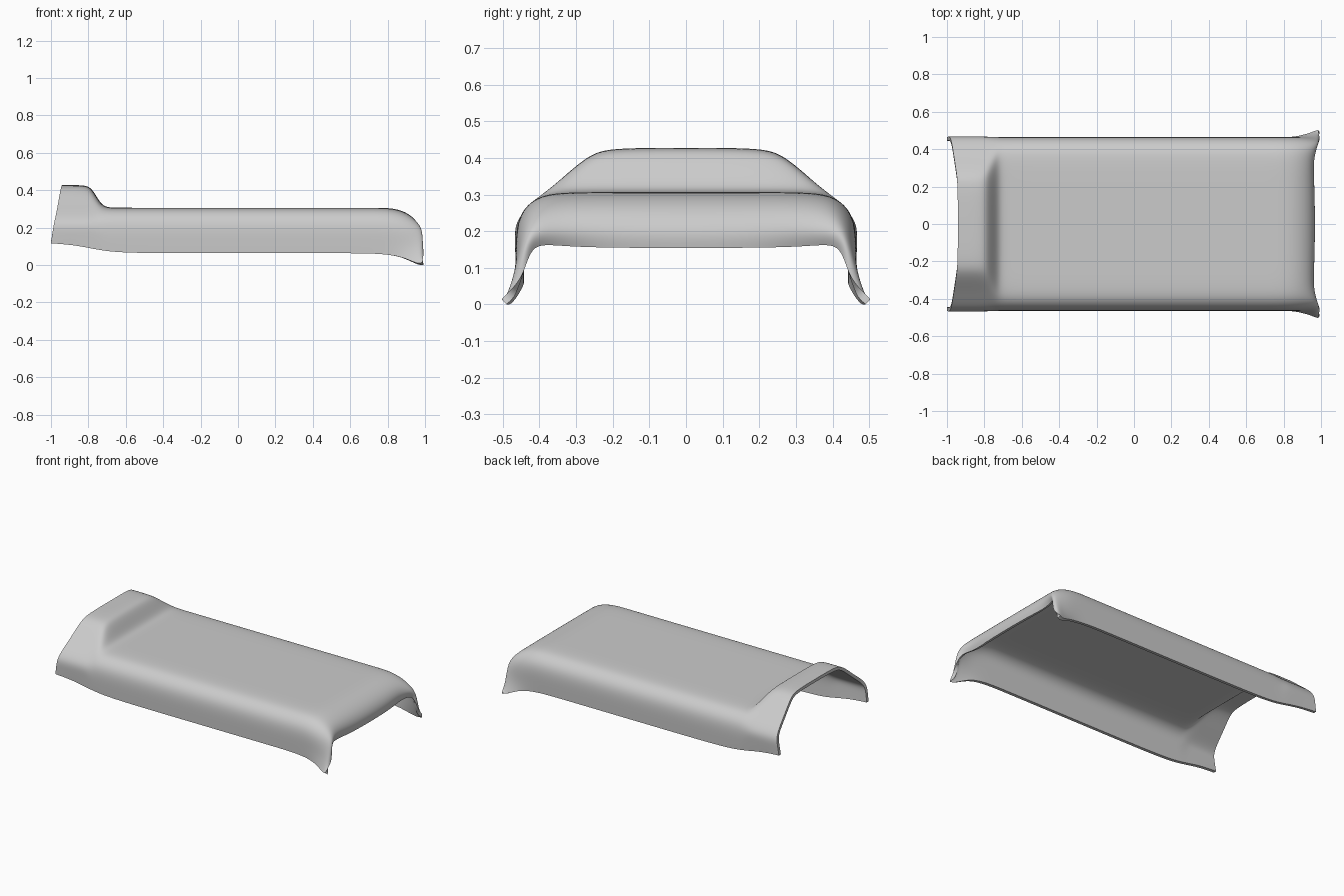
import bpy

if "Cube" in bpy.data.objects:
    bpy.data.objects.remove(bpy.data.objects["Cube"])

# Half cross-sections (y, z), centre to hem
FLAT = [(0, .32), (.2, .32), (.345, .32), (.41, .307), (.452, .265), (.465, .21), (.464, .14), (.462, .077)]
HUMP = [(0, .441), (.2, .441), (.265, .425), (.355, .342), (.44, .275), (.468, .23), (.467, .18), (.463, .12)]


def station(x, hump=0.0, hem=None):
    """One cross-section, blended from flat bed to raised pillow area."""
    pts = [(x, a[0] + (b[0] - a[0]) * hump, a[1] + (b[1] - a[1]) * hump)
           for a, b in zip(FLAT, HUMP)]
    if hem is not None:
        pts[-1] = (x, pts[-1][1], hem)
    return pts


# Open head end: the edge sweeps outwards towards the hem
head_x = [-.942, -.942, -.948, -.962, -.975, -.985, -.993, -1.0]
head = [(x, y, z) for x, (y, z) in zip(head_x, HUMP)]
head[-1] = (-1.0, .465, .13)

# Foot end: cloth rolls over the edge and the corner folds outwards
foot_roll = [(.875, 0, .308), (.875, .2, .308), (.875, .345, .307), (.88, .41, .293),
             (.885, .45, .25), (.885, .465, .195), (.88, .465, .12), (.87, .468, .058)]
foot_drop = [(.94, 0, .27), (.94, .2, .27), (.94, .345, .27), (.95, .405, .26),
             (.96, .44, .225), (.95, .458, .175), (.94, .467, .1), (.925, .482, .037)]
foot_side = [(.972, 0, .215), (.97, .2, .215), (.965, .33, .215), (.985, .405, .215),
             (.993, .435, .19), (.99, .455, .14), (.982, .475, .085), (.965, .497, .02)]
foot_hem = [(.965, 0, .168), (.962, .2, .168), (.945, .33, .172), (.965, .405, .18),
            (.98, .428, .15), (.992, .443, .1), (.992, .465, .065), (.985, .503, .028)]

rows = [head,
        station(-.90, 1, .123), station(-.82, 1, .11), station(-.782, .88, .102),
        station(-.74, .25, .095), station(-.71, .02, .09), station(-.65, 0, .083),
        station(-.5), station(0), station(.5), station(.7), station(.8, 0, .07),
        foot_roll, foot_drop, foot_side, foot_hem]

# Bedspread: lofted half, mirrored, smoothed and given thickness
n = len(FLAT)
verts = [p for r in rows for p in r]
faces = [(i * n + j, (i + 1) * n + j, (i + 1) * n + j + 1, i * n + j + 1)
         for i in range(len(rows) - 1) for j in range(n - 1)]
mesh = bpy.data.meshes.new("bedspread")
mesh.from_pydata(verts, [], faces)
mesh.update()
spread = bpy.data.objects.new("bedspread", mesh)
bpy.context.collection.objects.link(spread)

mirror = spread.modifiers.new("mirror", 'MIRROR')
mirror.use_axis = (False, True, False)
mirror.use_clip = True
smooth = spread.modifiers.new("smooth", 'SUBSURF')
smooth.levels = smooth.render_levels = 3
smooth.boundary_smooth = 'PRESERVE_CORNERS'
shell = spread.modifiers.new("shell", 'SOLIDIFY')
shell.thickness = .02
shell.offset = -1

# Flat rows run hem-wards with x, so normals already point outwards
bpy.context.view_layer.objects.active = spread
spread.select_set(True)
for m in list(spread.modifiers):
    bpy.ops.object.modifier_apply(modifier=m.name)
low = min(v.co.z for v in spread.data.vertices)
for v in spread.data.vertices:
    v.co.z -= low
bpy.ops.object.shade_smooth_by_angle(angle=.9)
